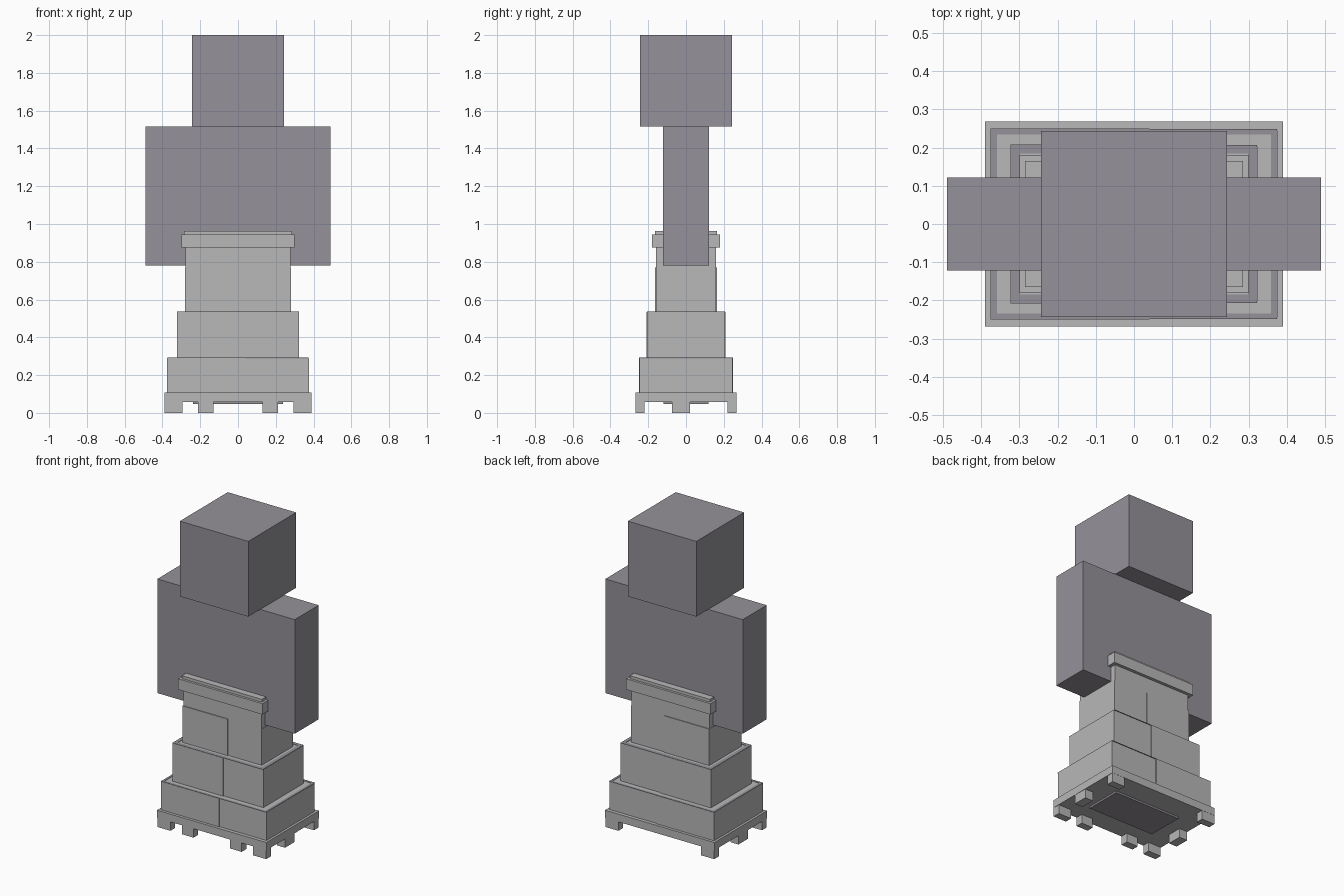
import bpy

if "Cube" in bpy.data.objects:
    bpy.data.objects.remove(bpy.data.objects["Cube"])


def colour(name, rgb):
    m = bpy.data.materials.new(name)
    m.diffuse_color = (*rgb, 1)
    m.use_nodes = True
    m.node_tree.nodes["Principled BSDF"].inputs["Base Color"].default_value = m.diffuse_color
    return m


LIGHT = colour("light grey", (0.48, 0.48, 0.48))
DARK = colour("purple grey", (0.30, 0.285, 0.32))


def box(name, x, y, z, mat):
    """Box from (min, max) ranges on each axis."""
    bpy.ops.mesh.primitive_cube_add(
        size=1, location=[(a + b) / 2 for a, b in (x, y, z)])
    o = bpy.context.object
    o.name = name
    o.scale = [b - a for a, b in (x, y, z)]
    bpy.ops.object.transform_apply(location=False, rotation=False, scale=True)
    o.data.materials.append(mat)
    return o


def centred(name, hx, hy, z, mat):
    return box(name, (-hx, hx), (-hy, hy), z, mat)


# Head and torso blocks
centred("head", 0.244, 0.244, (1.515, 2.0), DARK)
centred("torso", 0.49, 0.122, (0.78, 1.515), DARK)

# Stepped skirt: the left half of each tier overlaps the right half slightly
SEAM, STEP = 0.04, 0.005
tiers = [("lower", 0.375, 0.25, 0.105, 0.29, 0.29),
         ("middle", 0.323, 0.208, 0.29, 0.535, 0.535),
         ("upper", 0.281, 0.165, 0.535, 0.88, 0.77)]
for name, hx, hy, z0, z1, panel_top in tiers:
    centred(name + "_tier", hx - 0.003, hy - STEP, (z0, z1), LIGHT)
    box(name + "_tier_left_panel", (-hx, SEAM), (-hy, hy), (z0, panel_top), LIGHT)
    box(name + "_tier_right_panel", (SEAM - 0.01, hx), (-hy + STEP, hy - STEP),
        (z0, panel_top - 0.001), LIGHT)

# Dark borders lying on the two ledges
for name, hx, hy, z, w in (("lower", 0.374, 0.249, 0.29, 0.015),
                           ("middle", 0.322, 0.207, 0.535, 0.023)):
    for s in (-1, 1):
        box(name + "_ledge_border_long", (-hx, hx),
            sorted((s * hy, s * (hy - w))), (z - 0.001, z + 0.002), DARK)
        box(name + "_ledge_border_short", sorted((s * hx, s * (hx - w))),
            (-hy + w, hy - w), (z - 0.001, z + 0.002), DARK)

# Waistband and its upper lip
centred("waistband", 0.30, 0.18, (0.875, 0.945), LIGHT)
centred("waistband_lip", 0.285, 0.165, (0.945, 0.963), LIGHT)

# Hem plate with an underside panel
centred("hem", 0.39, 0.268, (0.058, 0.108), LIGHT)
centred("underside_panel", 0.237, 0.12, (0.046, 0.06), DARK)

# Feet: four corners, two along the front, one on each side
for s in (-1, 1):
    for t in (-1, 1):
        box("corner_foot", sorted((s * 0.295, s * 0.388)),
            sorted((t * 0.22, t * 0.267)), (0, 0.06), LIGHT)
    box("front_foot", sorted((s * 0.13, s * 0.213)), (-0.267, -0.22),
        (0, 0.06), LIGHT)
    box("side_foot", sorted((s * 0.33, s * 0.388)), (-0.075, 0.02),
        (0, 0.06), LIGHT)
